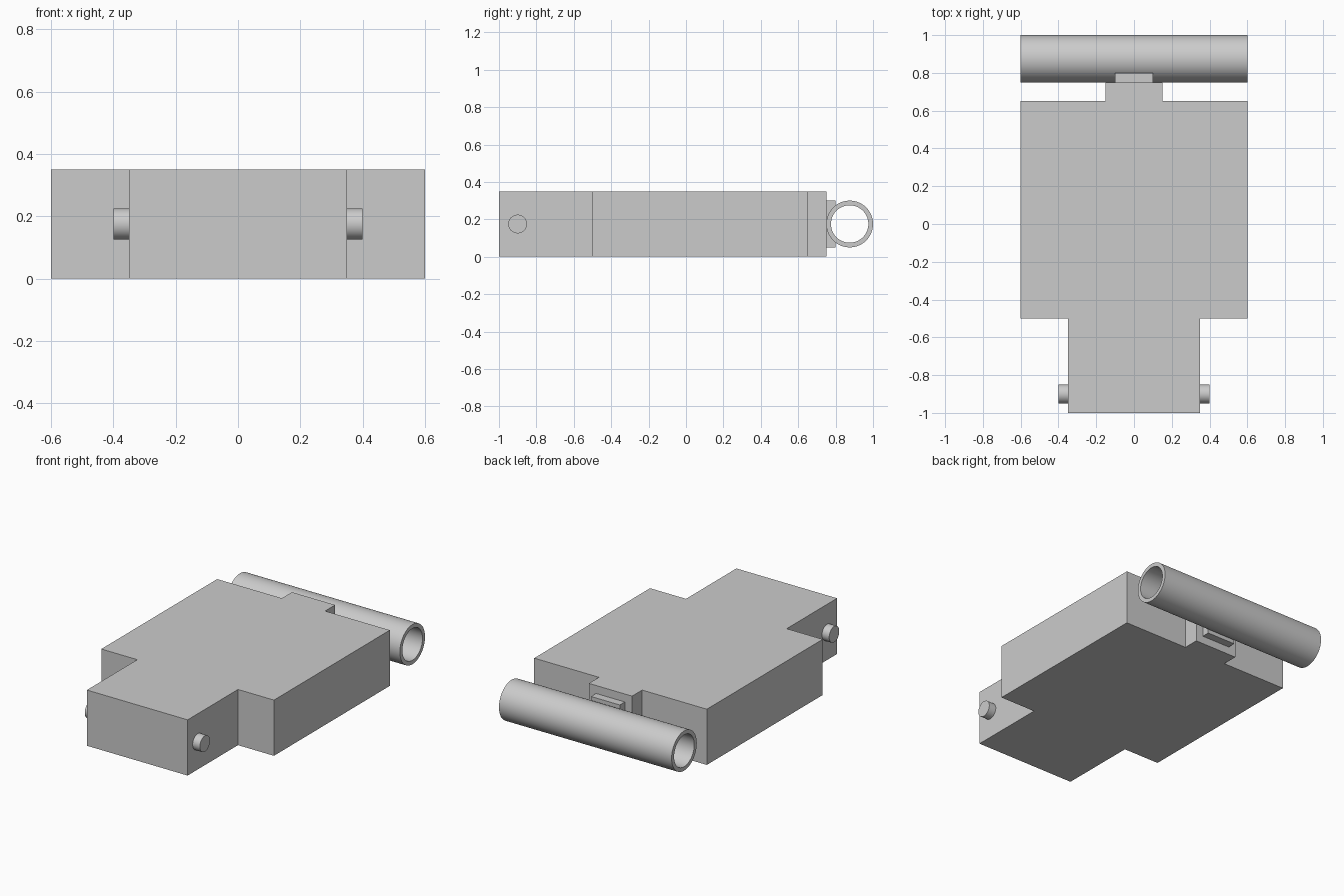
import bpy, bmesh, math
from mathutils import Matrix

cube = bpy.data.objects.get("Cube")
if cube:
    bpy.data.objects.remove(cube, do_unlink=True)

HEIGHT = 0.35
MID = HEIGHT / 2
TUBE_Y = 0.875

grey = bpy.data.materials.new("light grey")
grey.use_nodes = True
colour = (0.6, 0.6, 0.6, 1)
grey.diffuse_color = colour
grey.node_tree.nodes["Principled BSDF"].inputs["Base Color"].default_value = colour


def finish(name, bm, smooth=False):
    bmesh.ops.recalc_face_normals(bm, faces=bm.faces)
    mesh = bpy.data.meshes.new(name)
    bm.to_mesh(mesh)
    bm.free()
    mesh.materials.append(grey)
    obj = bpy.data.objects.new(name, mesh)
    bpy.context.collection.objects.link(obj)
    if smooth:
        bpy.ops.object.select_all(action='DESELECT')
        obj.select_set(True)
        bpy.context.view_layer.objects.active = obj
        bpy.ops.object.shade_smooth_by_angle(angle=math.radians(30))
    return obj


def prism(name, outline, z0, z1):
    bm = bmesh.new()
    face = bm.faces.new([bm.verts.new((x, y, z0)) for x, y in outline])
    top = bmesh.ops.extrude_face_region(bm, geom=[face])["geom"]
    verts = [v for v in top if isinstance(v, bmesh.types.BMVert)]
    bmesh.ops.translate(bm, verts=verts, vec=(0, 0, z1 - z0))
    return finish(name, bm)


def rod(name, x0, x1, y, radius, sides=64):
    """Solid cylinder lying along x at mid height."""
    bm = bmesh.new()
    place = Matrix.Translation(((x0 + x1) / 2, y, MID)) @ Matrix.Rotation(math.pi / 2, 4, 'Y')
    bmesh.ops.create_cone(bm, cap_ends=True, segments=sides, radius1=radius,
                          radius2=radius, depth=x1 - x0, matrix=place)
    return finish(name, bm, smooth=True)


# Stepped slab: narrow nose, wide middle, short rear tab
half = [(0.35, -1), (0.35, -0.5), (0.6, -0.5), (0.6, 0.65), (0.15, 0.65), (0.15, 0.75)]
prism("body", half + [(-x, y) for x, y in reversed(half)], 0, HEIGHT)

# Pivot pins on the nose
for side, x0, x1 in (("left", 0.35, 0.4), ("right", -0.4, -0.35)):
    rod(side + "_pin", x0, x1, -0.9, 0.05)

# Rear tube: two rings swept along x, bridged into a hollow wall
bm = bmesh.new()
sides = 64
loops = []
for x, radius in ((-0.6, 0.125), (0.6, 0.125), (0.6, 0.1), (-0.6, 0.1)):
    angles = [math.tau * i / sides for i in range(sides)]
    loops.append([bm.verts.new((x, TUBE_Y + radius * math.cos(a), MID + radius * math.sin(a)))
                  for a in angles])
for k, ring in enumerate(loops):
    after = loops[(k + 1) % len(loops)]
    for i in range(sides):
        j = (i + 1) % sides
        bm.faces.new((ring[i], ring[j], after[j], after[i]))
finish("rear_tube", bm, smooth=True)

# Small mount block, hollowed to seat the tube
mount = prism("tube_mount", [(-0.1, 0.75), (0.1, 0.75), (0.1, 0.8), (-0.1, 0.8)], 0.05, 0.3)
cutter = rod("mount_cutter", -0.3, 0.3, TUBE_Y, 0.12)
cutter.hide_render = True
cutter.hide_viewport = True
cut = mount.modifiers.new("tube seat", 'BOOLEAN')
cut.operation = 'DIFFERENCE'
cut.solver = 'EXACT'
cut.object = cutter
